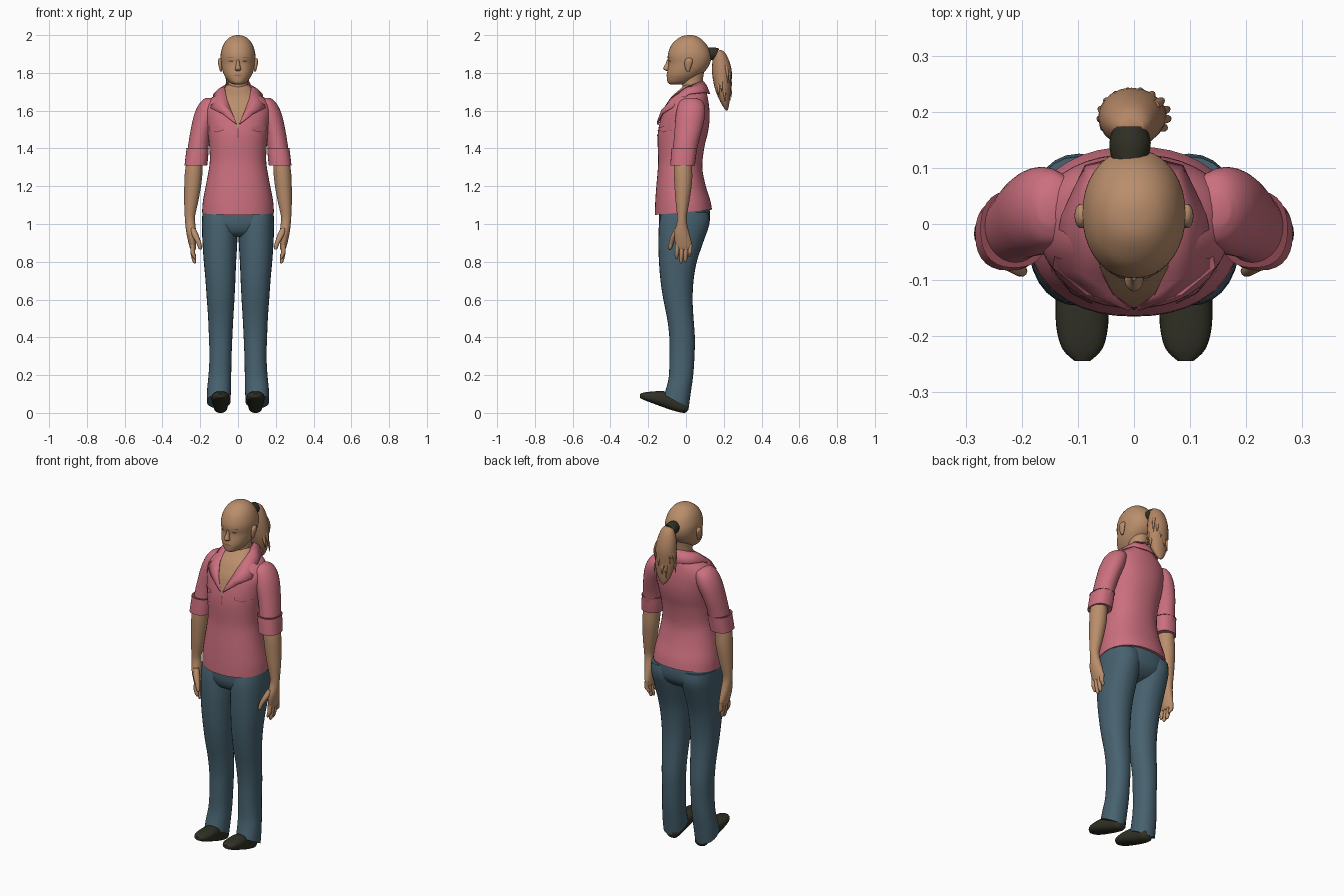
import bpy, bmesh, math, random
from mathutils import Vector
from mathutils.bvhtree import BVHTree

random.seed(4)


def material(name, rgb):
    m = bpy.data.materials.new(name)
    m.diffuse_color = (*rgb, 1)
    return m


SKIN = material("skin", (0.49, 0.27, 0.147))
SHIRT = material("pink shirt", (0.60, 0.16, 0.21))
SEAM = material("dark pink seam", (0.25, 0.06, 0.08))
DENIM = material("blue denim", (0.063, 0.122, 0.16))
DARK = material("dark leather", (0.03, 0.03, 0.019))
HAIR = material("hair", (0.46, 0.24, 0.13))
LIPS = material("lips", (0.36, 0.16, 0.10))
EYES = material("eyes", (0.12, 0.07, 0.045))


def finish(name, bm, mats, mirror=False, angle=50):
    bmesh.ops.recalc_face_normals(bm, faces=bm.faces[:])
    me = bpy.data.meshes.new(name)
    bm.to_mesh(me)
    bm.free()
    for m in mats:
        me.materials.append(m)
    me.polygons.foreach_set("use_smooth", [True] * len(me.polygons))
    me.set_sharp_from_angle(angle=math.radians(angle))
    ob = bpy.data.objects.new(name, me)
    bpy.context.collection.objects.link(ob)
    if mirror:
        ob.modifiers.new("mirror", "MIRROR").use_clip = False
    return ob


def refine(rows, k):
    """Catmull-Rom interpolation between rows of section values."""
    out = []
    for i in range(len(rows) - 1):
        p0, p1 = rows[max(i - 1, 0)], rows[i]
        p2, p3 = rows[i + 1], rows[min(i + 2, len(rows) - 1)]
        for s in range(k):
            t = s / k
            out.append([b + 0.5 * t * (c - a + t * (2 * a - 5 * b + 4 * c - d + t * (3 * (b - c) + d - a)))
                        for a, b, c, d in zip(p0, p1, p2, p3)])
    return out + [list(rows[-1])]


def loft_bm(rows, n=28, k=3, power=2.0, along="z", tilt=None):
    """Rows are (u0, u1, v0, v1, w): section extents at position w along an axis."""
    bm = bmesh.new()
    rings = []
    for u0, u1, v0, v1, w in refine(rows, k):
        ring = []
        for j in range(n):
            a = 2 * math.pi * j / n
            c, s = math.cos(a), math.sin(a)
            c = math.copysign(abs(c) ** (2 / power), c)
            s = math.copysign(abs(s) ** (2 / power), s)
            u, v = (u0 + u1 + (u1 - u0) * c) / 2, (v0 + v1 + (v1 - v0) * s) / 2
            lift = tilt(w) * s if tilt else 0
            ring.append(bm.verts.new((u, v, w + lift) if along == "z" else (u, w, v)))
        rings.append(ring)
    for a, b in zip(rings, rings[1:]):
        for j in range(n):
            bm.faces.new((a[j], a[(j + 1) % n], b[(j + 1) % n], b[j]))
    bm.faces.new(rings[0])
    bm.faces.new(rings[-1])
    return bm


def loft(name, rows, mat, mirror=False, **kw):
    return finish(name, loft_bm(rows, **kw), [mat], mirror)


def centred(rows):
    return [(-r, r, y0, y1, z) for r, y0, y1, z in rows]


def tube(name, pts, radii, mat, mirror=False):
    """Round tube through points, for vertical or slanted strands and fingers."""
    rows = [(x - r, x + r, y - r, y + r, z) for (x, y, z), r in zip(pts, radii)]
    return loft(name, rows, mat, mirror, n=10, k=3)


def surface(ob):
    return BVHTree.FromPolygons([v.co for v in ob.data.vertices], [p.vertices for p in ob.data.polygons])


def plate(name, outline, tree, mat, mirror=False, off=0.003):
    """Thin plate following the front of a surface, from an (x, z) outline."""
    def hit(x, z):
        p = tree.ray_cast(Vector((x, -1, z)), Vector((0, 1, 0)))[0]
        return (x, p.y - off, z)
    bm = bmesh.new()
    mid = bm.verts.new(hit(sum(p[0] for p in outline) / len(outline), sum(p[1] for p in outline) / len(outline)))
    vs = [bm.verts.new(hit(*p)) for p in outline]
    for a, b in zip(vs, vs[1:] + vs[:1]):
        bm.faces.new((mid, a, b))
    return finish(name, bm, [mat], mirror)


def oval(cx, cz, rx, rz, n=14):
    return [(cx + rx * math.cos(2 * math.pi * i / n), cz + rz * math.sin(2 * math.pi * i / n)) for i in range(n)]


# Shirt body, with the open neck cut in as skin coloured faces
bm = loft_bm(centred([
    (.19, -.165, .138, 1.062), (.186, -.163, .128, 1.12), (.171, -.157, .105, 1.2), (.156, -.15, .088, 1.28),
    (.149, -.147, .088, 1.34), (.153, -.15, .1, 1.42), (.16, -.149, .115, 1.48), (.168, -.139, .124, 1.54),
    (.174, -.122, .124, 1.6), (.163, -.1, .12, 1.64), (.138, -.08, .115, 1.67), (.11, -.06, .11, 1.69),
    (.078, -.03, .1, 1.715), (.062, -.01, .09, 1.735)]), n=40, power=2.2,
    tilt=lambda z: 0.014 * max(0, 1 - (z - 1.062) / .12))
for s in (1, -1):
    part = [f for f in bm.faces if f.calc_center_median().y < 0.03 and f.calc_center_median().z > 1.46]
    geom = part + list({e for f in part for e in f.edges}) + list({v for f in part for v in f.verts})
    bmesh.ops.bisect_plane(bm, geom=geom, plane_co=(0, 0, 1.5), plane_no=(s, 0, -0.38))
for f in bm.faces:
    c = f.calc_center_median()
    f.material_index = int(c.y < 0.02 and c.z > 1.5 and abs(c.x) < 0.38 * (c.z - 1.5))
shirt = finish("shirt_body", bm, [SHIRT, SKIN])
body = surface(shirt)

# Sleeves and turned-up cuffs
loft("sleeve", [(.13, .17, .0, .05, 1.668), (.10, .192, -.03, .085, 1.652), (.10, .215, -.045, .1, 1.62),
                (.11, .235, -.055, .1, 1.57), (.138, .25, -.06, .085, 1.5), (.153, .262, -.066, .066, 1.43),
                (.16, .27, -.072, .055, 1.37)], SHIRT, True)
loft("sleeve_cuff", [(.155, .272, -.076, .058, 1.402), (.158, .278, -.08, .053, 1.355),
                     (.163, .283, -.083, .047, 1.31)], SHIRT, True, power=2.4)
loft("cuff_seam", [(.153, .274, -.078, .06, 1.403), (.153, .274, -.078, .06, 1.399)], SEAM, True, power=2.4, k=1)

# Collar: a folded strip from the neck line down onto the shoulders
inner = [(.006, 1.525), (.036, 1.6), (.06, 1.665)]
inner = [Vector((x, body.ray_cast(Vector((x, -1, z)), Vector((0, 1, 0)))[0].y - .008, z)) for x, z in inner]
inner += [Vector(p) for p in ((.072, .0, 1.725), (.056, .068, 1.752), (0, .092, 1.758))]
outer = [(.012, 1.53), (.085, 1.585), (.145, 1.615)]
outer = [Vector((x, body.ray_cast(Vector((x, -1, z)), Vector((0, 1, 0)))[0].y - .012, z)) for x, z in outer]
outer += [Vector(p) for p in ((.13, .015, 1.69), (.088, .105, 1.698), (0, .128, 1.69))]
bm = bmesh.new()
strip = []
for a, b in zip(inner, outer):
    m = (a + b) / 2 + Vector((0, -.004 if a.y < 0 else 0, .01))
    strip.append([bm.verts.new(p) for p in (a, m, b)])
for p, q in zip(strip, strip[1:]):
    for j in range(2):
        bm.faces.new((p[j], p[j + 1], q[j + 1], q[j]))
collar = finish("collar", bm, [SHIRT], True)
collar.modifiers.new("thickness", "SOLIDIFY").thickness = 0.006

# Chest pockets and front opening
plate("pocket_flap", [(.075, 1.512), (.11, 1.516), (.15, 1.515), (.15, 1.5), (.112, 1.49), (.075, 1.5)],
      body, SHIRT, True, .008)
plate("pocket_seam", [(.073, 1.5), (.112, 1.489), (.151, 1.499), (.151, 1.495), (.112, 1.485), (.073, 1.496)],
      body, SEAM, True, .005)
plate("front_opening", [(-.003, 1.505), (.003, 1.505), (.002, 1.455), (-.002, 1.455)], body, SEAM)

# Trousers: hips and two legs
loft("trouser_hips", centred([(.18, -.14, .122, 1.1), (.188, -.143, .128, 1.04), (.184, -.14, .118, .99),
                              (.15, -.12, .08, .95), (.08, -.08, .03, .93)]), DENIM, n=36, power=2.3)
loft("trouser_leg", [
    (.01, .188, -.13, .12, 1.06), (.003, .191, -.143, .124, 1.0), (.004, .188, -.146, .09, .9),
    (.01, .181, -.143, .057, .8), (.014, .172, -.135, .04, .7), (.019, .165, -.12, .035, .6),
    (.025, .158, -.1, .04, .5), (.03, .154, -.088, .047, .4), (.034, .151, -.088, .045, .3),
    (.036, .156, -.09, .038, .2), (.037, .163, -.1, .026, .13), (.04, .165, -.116, .014, .06)],
    DENIM, True, power=2.2, tilt=lambda z: -.035 * max(0, 1 - (z - .06) / .14))

# Shoes
loft("shoe", [(.067, .117, .015, .05, .012), (.056, .128, .0, .07, -.008), (.052, .134, .01, .1, -.06),
              (.046, .139, .03, .115, -.12), (.046, .139, .052, .113, -.18), (.056, .128, .068, .108, -.222),
              (.078, .106, .08, .1, -.244)], DARK, True, power=2.4, along="y")

# Forearm and palm
loft("forearm", [(.185, .255, -.055, .035, 1.42), (.187, .278, -.064, .033, 1.3), (.193, .284, -.062, .032, 1.22),
                 (.21, .285, -.055, .018, 1.12), (.228, .282, -.047, .004, 1.04), (.226, .279, -.05, .006, 1.0),
                 (.221, .273, -.062, .018, .95), (.222, .262, -.058, .03, .9), (.222, .253, -.05, .03, .87),
                 (.23, .245, -.04, .022, .86)], SKIN, True)
# Fingers and thumb
for i, (y, tip) in enumerate(((-.046, .815), (-.022, .792), (.001, .797), (.022, .825))):
    tube(f"finger_{i + 1}", [(.24, y, .89), (.24, y - .002, .85), (.232, y - .004, tip + .012), (.229, y - .004, tip)],
         [.012, .012, .0095, .004], SKIN, True)
tube("thumb", [(.24, -.045, .98), (.226, -.062, .94), (.208, -.078, .9), (.2, -.084, .872), (.199, -.085, .865)],
     [.014, .018, .013, .01, .004], SKIN, True)

# Neck and head
loft("neck", centred([(.07, -.03, .095, 1.66), (.058, -.018, .092, 1.7), (.052, -.022, .088, 1.75),
                      (.056, -.03, .095, 1.8), (.06, -.03, .1, 1.84)]), SKIN)
head = loft("head", centred([
    (.006, .01, .03, 2.0), (.03, -.018, .052, 1.995), (.055, -.045, .08, 1.98), (.077, -.076, .109, 1.95),
    (.09, -.093, .128, 1.91), (.092, -.097, .133, 1.88), (.089, -.093, .127, 1.85), (.084, -.097, .11, 1.82),
    (.074, -.101, .08, 1.79), (.058, -.1, .05, 1.765), (.04, -.096, .02, 1.747), (.018, -.08, -.02, 1.738)]),
    SKIN, n=36, power=2.1)
face = surface(head)

# Nose, ears and painted face
loft("nose", centred([(.006, -.1, -.08, 1.872), (.009, -.107, -.08, 1.85), (.014, -.12, -.08, 1.828),
                      (.017, -.117, -.08, 1.818), (.009, -.104, -.08, 1.81)]), SKIN, n=12)
loft("ear", [(.085, .095, .005, .018, 1.808), (.083, .1, -.005, .025, 1.825), (.084, .106, -.008, .035, 1.855),
             (.084, .104, -.002, .034, 1.872), (.086, .096, .008, .022, 1.88)], SKIN, True, n=14)
plate("eye", oval(.037, 1.862, .013, .0045), face, EYES, True, .002)
plate("eyebrow", oval(.04, 1.882, .019, .0022), face, LIPS, True, .002)
plate("mouth", oval(0, 1.786, .024, .006), face, LIPS, False, .003)

# Hair tie and ponytail
loft("hair_tie", [(-.04, .025, 1.865, 1.935, .115), (-.044, .03, 1.868, 1.936, .145),
                  (-.036, .022, 1.874, 1.93, .174)], DARK, along="y", n=18)
loft("ponytail", [(-.025, .015, .16, .185, 1.922), (-.042, .03, .148, .208, 1.905), (-.058, .045, .14, .23, 1.86),
                  (-.064, .055, .138, .243, 1.8), (-.06, .058, .152, .238, 1.72), (-.046, .045, .175, .232, 1.66),
                  (-.028, .025, .197, .226, 1.62), (-.008, .004, .212, .22, 1.6)], HAIR, n=20)
# Loose hair strands around the ponytail
for i in range(12):
    a = math.pi * (i / 11 * 1.3 - .15)
    c, s = math.cos(a), math.sin(a)
    z = random.uniform(1.72, 1.85)
    tube(f"hair_strand_{i + 1}", [(.045 * c, .19 + .035 * s, z), (.06 * c, .192 + .045 * s, z - .04),
                                  (.064 * c, .194 + .046 * s, z - random.uniform(.07, .1))], [.009, .007, .001], HAIR)
